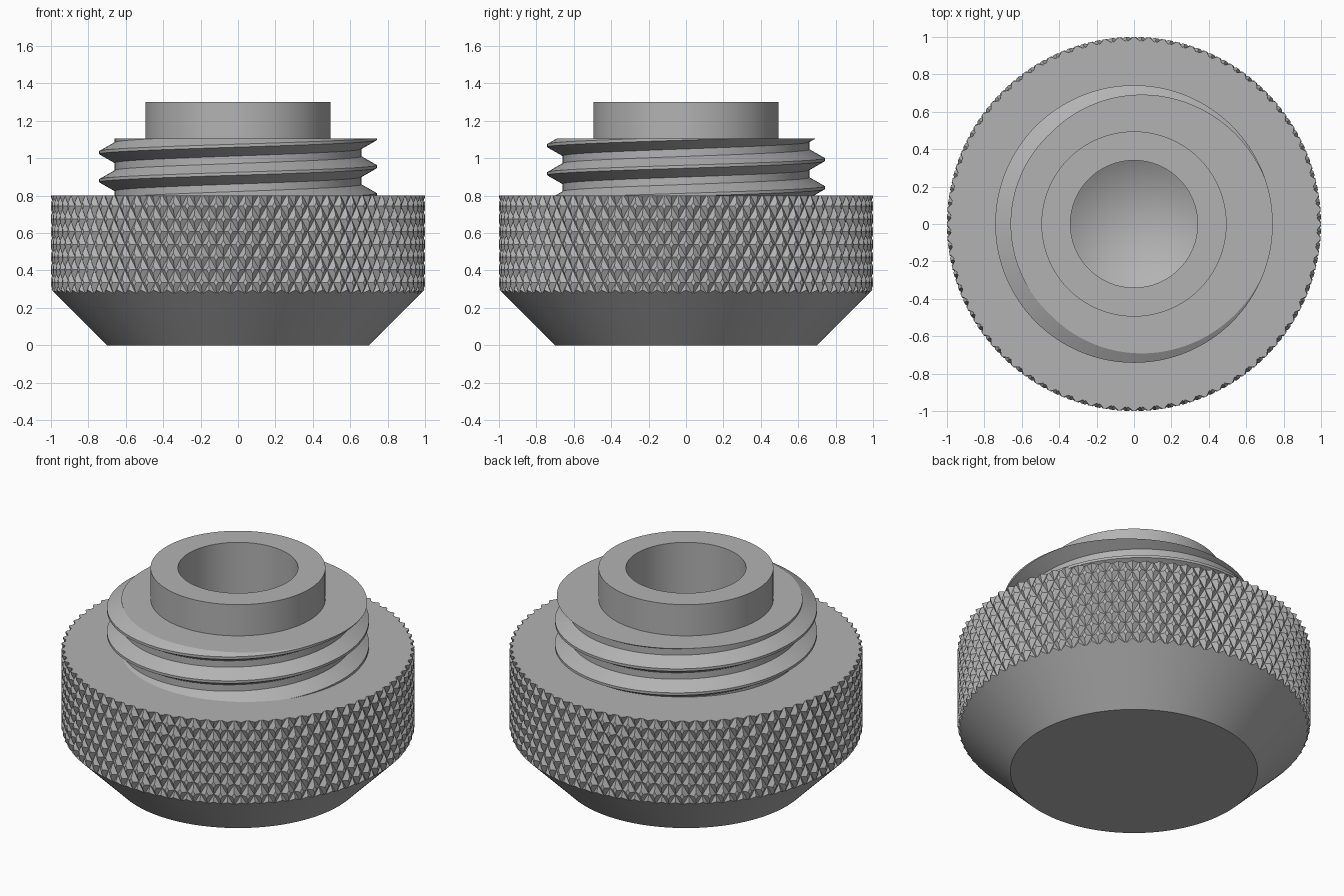
import bpy
import bmesh
import math
from mathutils import Vector

cube = bpy.data.objects.get("Cube")
if cube:
    bpy.data.objects.remove(cube, do_unlink=True)

TAU = 2 * math.pi
RIM_Z, THREAD_TOP, COLLAR_R = 0.8, 1.105, 0.495

steel = bpy.data.materials.new("grey_steel")
steel.use_nodes = True
steel.diffuse_color = (0.45, 0.45, 0.45, 1)
steel.node_tree.nodes["Principled BSDF"].inputs["Base Color"].default_value = steel.diffuse_color


def finish(bm, name):
    bmesh.ops.recalc_face_normals(bm, faces=bm.faces[:])
    mesh = bpy.data.meshes.new(name)
    bm.to_mesh(mesh)
    bm.free()
    mesh.materials.append(steel)
    obj = bpy.data.objects.new(name, mesh)
    bpy.context.collection.objects.link(obj)
    bpy.ops.object.select_all(action='DESELECT')
    obj.select_set(True)
    bpy.context.view_layer.objects.active = obj
    bpy.ops.object.shade_smooth_by_angle(angle=math.radians(25))


def add_face(bm, points):
    bm.faces.new([bm.verts.new(p) for p in points])


def weld(bm):
    bmesh.ops.remove_doubles(bm, verts=bm.verts[:], dist=0.00005)


def trim(bm, point, normal):
    bmesh.ops.bisect_plane(bm, geom=bm.verts[:] + bm.edges[:] + bm.faces[:],
                           plane_co=point, plane_no=normal, clear_outer=True)


def wrap(bm):
    """Roll a flat (angle, radius, height) sheet into a closed tube."""
    for v in bm.verts:
        angle, radius, z = v.co
        v.co = Vector((radius * math.cos(angle), radius * math.sin(angle), z))
    weld(bm)


def extend_rim(bm, is_rim, radius, z):
    """Extrude one open rim to a circle and return the new edges."""
    rim = [e for e in bm.edges if e.is_boundary and is_rim(e.verts[0].co.z)]
    new = bmesh.ops.extrude_edge_only(bm, edges=rim)["geom"]
    for v in [g for g in new if isinstance(g, bmesh.types.BMVert)]:
        flat = Vector((v.co.x, v.co.y, 0)).normalized() * radius
        v.co = (flat.x, flat.y, z)
    return [g for g in new if isinstance(g, bmesh.types.BMEdge) and g.is_boundary]


# Knurled grip: crossed V grooves on a diamond lattice, with the tapered base
COUNT, ROW, DEPTH, FLANK = 80, 0.136, 0.022, 0.35
steps = [0, FLANK, 1 - FLANK, 1]


def groove(t):
    return max(0, 1 - min(t, 1 - t) / FLANK)


def knurl_point(a, b, u, v):
    return ((a + u - b - v) * math.pi / COUNT,
            1 - DEPTH * max(groove(u), groove(v)),
            0.2 + (a + u + b + v) * ROW / 2)


bm = bmesh.new()
for k in range(2 * COUNT):
    for m in range(-2 + k % 2, 11, 2):
        a, b = (m + k) // 2, (m - k) // 2
        for i in range(3):
            for j in range(3):
                p, q, r, s = [knurl_point(a, b, steps[i + di], steps[j + dj])
                              for di, dj in ((0, 0), (1, 0), (1, 1), (0, 1))]
                if i == 1 or j == 1:
                    add_face(bm, (p, q, r, s))
                elif i == j:
                    add_face(bm, (p, q, r))
                    add_face(bm, (p, r, s))
                else:
                    add_face(bm, (p, q, s))
                    add_face(bm, (q, r, s))
weld(bm)
trim(bm, (0, 1, RIM_Z), (0, 0, 1))
trim(bm, (0, 1, 0.3), (0, 1, -1))
wrap(bm)
extend_rim(bm, lambda z: z > 0.5, 0.6, RIM_Z)
foot = extend_rim(bm, lambda z: z < 0.5, 0.7, 0)
bmesh.ops.contextual_create(bm, geom=foot)
finish(bm, "knurled_grip")

# Screw thread: right-handed helical profile trimmed flat at both ends
PITCH, SEGMENTS, ROOT, CREST = 0.15, 128, 0.66, 0.742
profile = [(-0.055, ROOT), (-0.008, CREST), (0.008, CREST), (0.055, ROOT), (PITCH - 0.055, ROOT)]


def thread_point(step, turn, corner):
    offset, radius = corner
    return (TAU * step / SEGMENTS, radius,
            0.955 + offset + PITCH * (turn + step / SEGMENTS))


bm = bmesh.new()
for s in range(SEGMENTS):
    for turn in range(-4, 4):
        for low, high in zip(profile, profile[1:]):
            add_face(bm, (thread_point(s, turn, low), thread_point(s + 1, turn, low),
                          thread_point(s + 1, turn, high), thread_point(s, turn, high)))
weld(bm)
trim(bm, (0, 1, THREAD_TOP), (0, 0, 1))
trim(bm, (0, 1, RIM_Z - 0.01), (0, 0, -1))
wrap(bm)
extend_rim(bm, lambda z: z > 1, COLLAR_R, THREAD_TOP)
finish(bm, "screw_thread")

# Collar with a blind drilled hole ending in a cone
outline = [(COLLAR_R, THREAD_TOP), (COLLAR_R, 1.3), (0.34, 1.3), (0.34, 0.5), (0, 0.3)]
bm = bmesh.new()
verts = [bm.verts.new((r, 0, z)) for r, z in outline]
edges = [bm.edges.new(pair) for pair in zip(verts, verts[1:])]
bmesh.ops.spin(bm, geom=verts + edges, cent=(0, 0, 0), axis=(0, 0, 1),
               angle=TAU, steps=SEGMENTS, use_merge=False)
weld(bm)
finish(bm, "drilled_collar")
